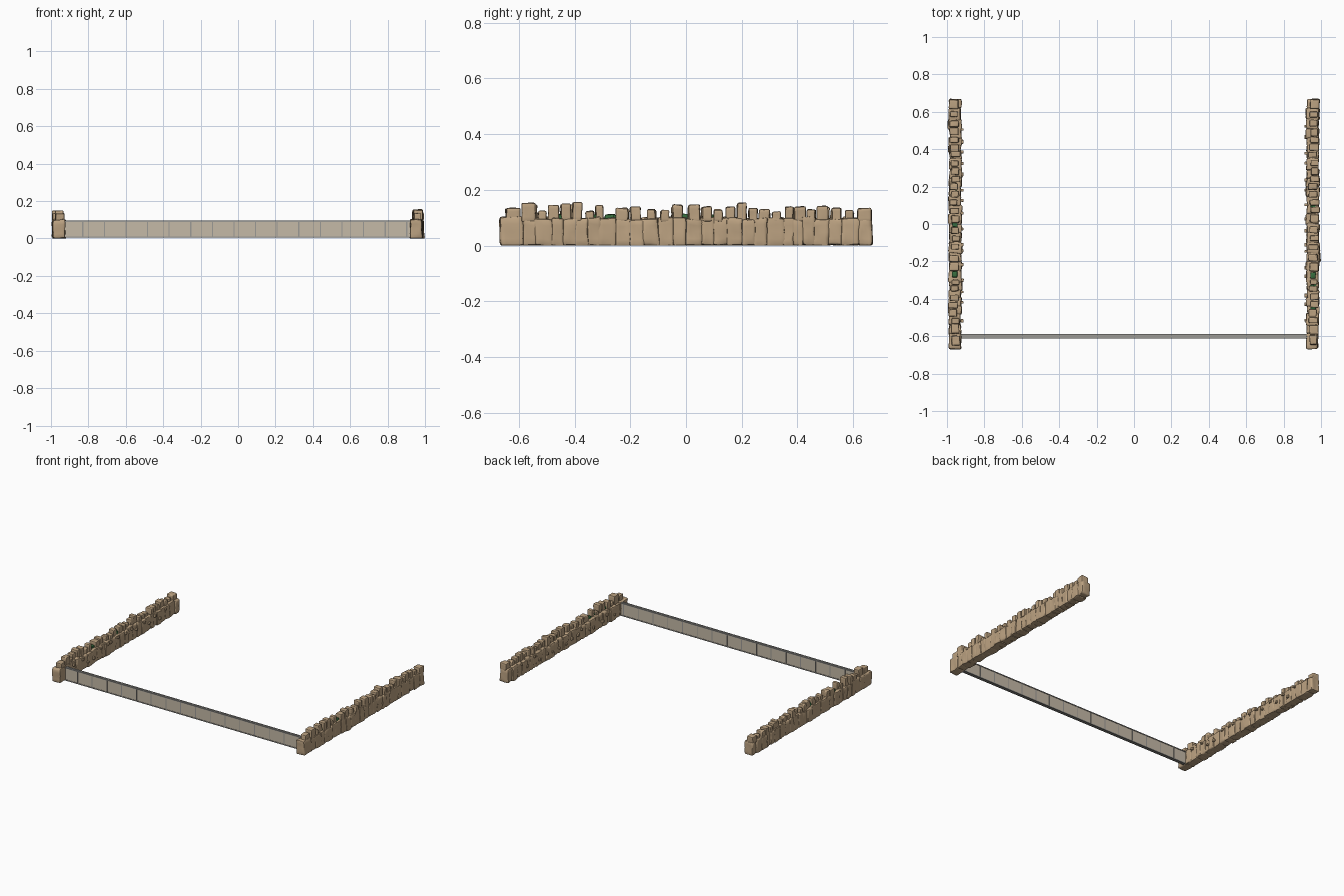
import bpy, bmesh, random
from mathutils import Vector, noise

if "Cube" in bpy.data.objects:
    bpy.data.objects.remove(bpy.data.objects["Cube"])

random.seed(7)


def material(name, color):
    m = bpy.data.materials.new(name)
    m.diffuse_color = (*color, 1)
    m.use_nodes = True
    m.node_tree.nodes["Principled BSDF"].inputs["Base Color"].default_value = m.diffuse_color
    return m


STONE = material("sandstone", (0.50, 0.36, 0.22))
MOSS = material("moss_green", (0.04, 0.16, 0.05))
GLASS = material("tinted_pane", (0.56, 0.49, 0.39))
METAL = material("frame_grey", (0.33, 0.32, 0.30))


def add_block(bm, lo, hi, jitter=0.0, bevel=0.0, lump=0.0):
    """Box between two corners, skewed, rounded and made lumpy."""
    lo, hi = Vector(lo), Vector(hi)
    part = bmesh.new()
    bmesh.ops.create_cube(part, size=1)
    for v in part.verts:
        v.co = Vector((lo[i] + (v.co[i] + 0.5) * (hi[i] - lo[i]) for i in range(3)))
        v.co += Vector([random.uniform(-jitter, jitter) for _ in range(3)])
    if lump:
        bmesh.ops.subdivide_edges(part, edges=part.edges[:], cuts=3, use_grid_fill=True)
    if bevel:
        sharp = [e for e in part.edges if e.calc_face_angle(0) > 0.6]
        bmesh.ops.bevel(part, geom=sharp, offset=bevel, segments=2, profile=0.5, affect='EDGES')
    if lump:
        seed = Vector([random.uniform(-50, 50) for _ in range(3)])
        for v in part.verts:
            v.co += noise.noise_vector(v.co * 30 + seed) * lump
    for v in part.verts:
        v.co.z = max(v.co.z, 0)
    mesh = bpy.data.meshes.new("tmp")
    part.to_mesh(mesh)
    part.free()
    bm.from_mesh(mesh)
    bpy.data.meshes.remove(mesh)


def finish(bm, name, mat, smooth=False):
    mesh = bpy.data.meshes.new(name)
    bm.to_mesh(mesh)
    bm.free()
    ob = bpy.data.objects.new(name, mesh)
    bpy.context.collection.objects.link(ob)
    mesh.materials.append(mat)
    if smooth:
        bpy.ops.object.select_all(action='DESELECT')
        ob.select_set(True)
        bpy.context.view_layer.objects.active = ob
        bpy.ops.object.shade_smooth_by_angle(angle=0.7)
    return ob


# Joints between the upright base stones, along y
JOINTS = [-.668, -.585, -.54, -.48, -.44, -.395, -.355, -.31, -.25, -.20, -.155,
          -.10, -.045, 0, .055, .10, .15, .20, .245, .29, .35, .385, .42, .46,
          .51, .56, .62, .668]
# Cap stones: y centre, width, top height
CAPS = [(-.62, .05, .135), (-.565, .05, .153), (-.515, .03, .125), (-.475, .04, .145),
        (-.43, .035, .15), (-.39, .035, .155), (-.345, .03, .125), (-.31, .027, .145),
        (-.23, .045, .135), (-.18, .035, .14), (-.125, .03, .13), (-.075, .03, .13),
        (-.03, .035, .147), (.03, .04, .147), (.075, .032, .14), (.115, .03, .13),
        (.16, .035, .14), (.20, .035, .154), (.24, .032, .135), (.28, .04, .13),
        (.325, .03, .122), (.37, .03, .14), (.41, .04, .14), (.45, .03, .13),
        (.49, .04, .142), (.54, .035, .135), (.585, .03, .128), (.64, .05, .135)]

for side, sx in (("left", -1), ("right", 1)):
    # Upright base stones
    bm = bmesh.new()
    for a, b in zip(JOINTS, JOINTS[1:]):
        mid = sx * (0.956 + random.uniform(-.003, .003))
        half = random.uniform(.031, .036)
        first, last = a == JOINTS[0], b == JOINTS[-1]
        add_block(bm, (mid - half, a - (0 if first else .003), 0),
                  (mid + half, b + (0 if last else .003), random.uniform(.094, .104)),
                  jitter=.003, bevel=.008, lump=.005)
    finish(bm, side + "_wall_base_stones", STONE, True)

    # Smaller cap stones on top
    bm = bmesh.new()
    for y, w, top in CAPS:
        if sx < 0:
            y += random.uniform(-.006, .006)
            top -= random.uniform(0, .008)
        mid = sx * (0.958 + random.uniform(-.006, .01))
        half = random.uniform(.019, .026)
        add_block(bm, (mid - half, y - w / 2, .085), (mid + half, y + w / 2, top),
                  jitter=.002, bevel=.006, lump=.002)
    finish(bm, side + "_wall_cap_stones", STONE, True)

    # Chips sticking out of the inner face
    bm = bmesh.new()
    for i in range(16):
        y = -.5 + i * .068 + random.uniform(-.02, .02)
        z = random.uniform(.04, .09)
        s = random.uniform(.006, .01)
        add_block(bm, (sx * .919 - .008, y - s, z - s), (sx * .919 + .008, y + s, z + s),
                  jitter=.001, bevel=.003)
    finish(bm, side + "_wall_chips", STONE, True)

    # Moss tufts in the gaps between caps
    bm = bmesh.new()
    for y in ((-.27, .16, .0) if sx < 0 else (-.46, -.33, -.275, -.03, .09)):
        add_block(bm, (sx * .958 - .014, y - .016, .09), (sx * .958 + .014, y + .016, .112),
                  jitter=.003, bevel=.004)
    finish(bm, side + "_wall_moss", MOSS, True)

# Long low screen across the front
bm = bmesh.new()
add_block(bm, (-.94, -.609, .007), (.94, -.591, .092))
finish(bm, "front_screen_panes", GLASS)

# Screen rails: a pair at the top and a pair at the bottom
bm = bmesh.new()
for z in (.004, .089):
    for y in (-.612, -.598):
        add_block(bm, (-.94, y, z), (.94, y + .010, z + .006))
finish(bm, "front_screen_rails", METAL)

# Thin upright dividers
bm = bmesh.new()
for i in range(16):
    x = -.83 + i * .1155
    add_block(bm, (x - .003, -.6105, .008), (x + .003, -.5895, .091))
finish(bm, "front_screen_dividers", METAL)
